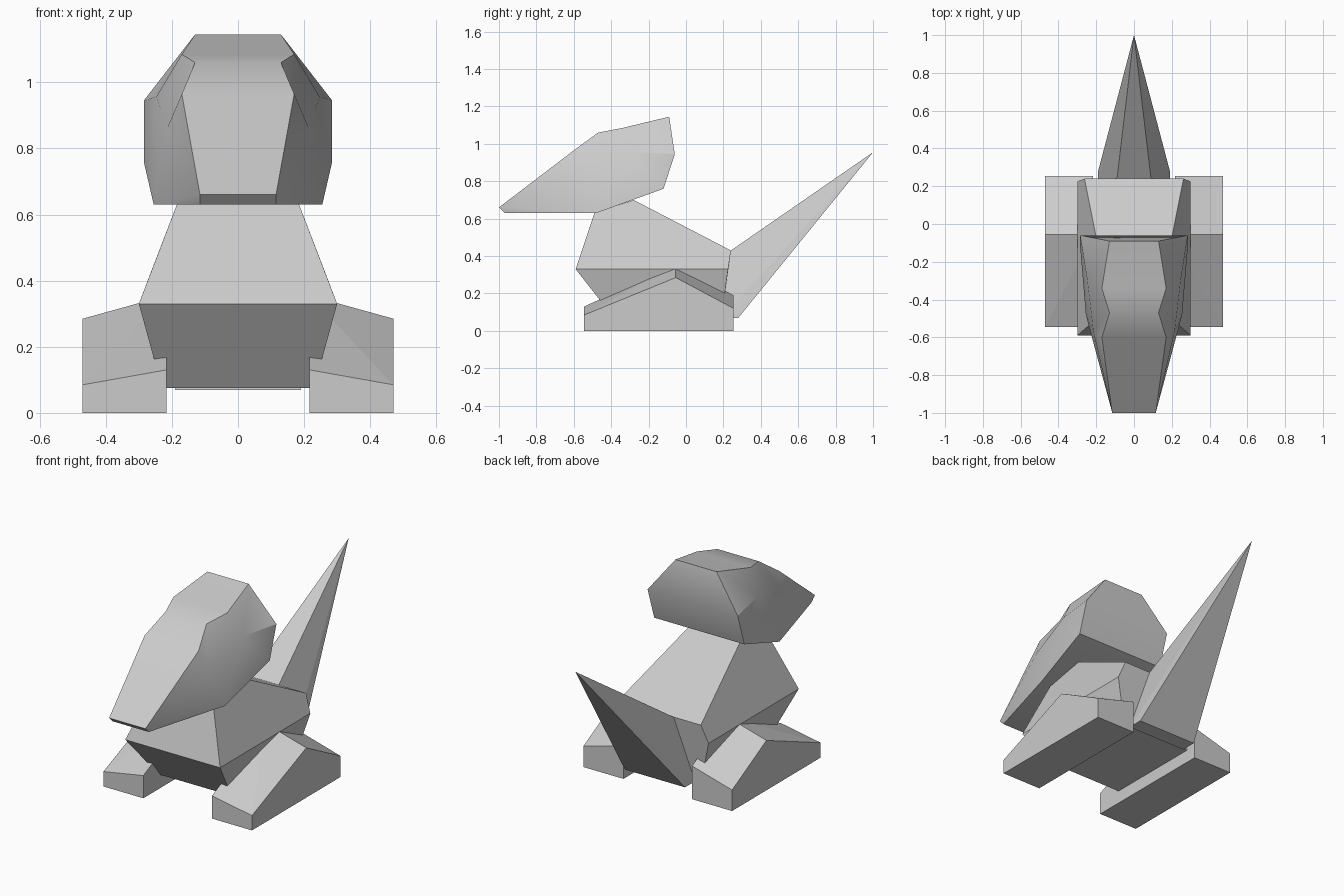
import bpy
import bmesh
import math

cube = bpy.data.objects.get("Cube")
if cube:
    bpy.data.objects.remove(cube, do_unlink=True)

grey = bpy.data.materials.new("plain_grey")
grey.use_nodes = True
grey.diffuse_color = (0.6, 0.6, 0.6, 1)
grey.node_tree.nodes["Principled BSDF"].inputs["Base Color"].default_value = (0.6, 0.6, 0.6, 1)


def finish(name, bm):
    bmesh.ops.recalc_face_normals(bm, faces=bm.faces[:])
    mesh = bpy.data.meshes.new(name)
    bm.to_mesh(mesh)
    bm.free()
    mesh.materials.append(grey)
    obj = bpy.data.objects.new(name, mesh)
    bpy.context.collection.objects.link(obj)
    return obj


def hull(name, points):
    """Faceted solid wrapped around a few corner points."""
    bm = bmesh.new()
    for p in points:
        bm.verts.new(p)
    res = bmesh.ops.convex_hull(bm, input=bm.verts[:])
    loose = {v for v in res["geom_interior"] if isinstance(v, bmesh.types.BMVert)}
    bmesh.ops.delete(bm, geom=list(loose), context="VERTS")
    bmesh.ops.dissolve_limit(bm, angle_limit=math.radians(2),
                             verts=bm.verts[:], edges=bm.edges[:])
    return finish(name, bm)


def both_sides(points):
    return [(s * x, y, z) for s in (1, -1) for x, y, z in points]


# Body: side profile with a half width at each corner
hull("body", both_sides([
    (0.30, -0.59, 0.33), (0.185, -0.49, 0.63), (0.158, -0.28, 0.70),
    (0.262, 0.24, 0.43), (0.30, 0.225, 0.33), (0.23, 0.19, 0.075),
    (0.23, -0.39, 0.075)]))

# Tail: wide base tapering to one raised point
hull("tail", both_sides([
    (0.09, 0.24, 0.43), (0.19, 0.28, 0.07), (0.19, 0.19, 0.07)]) + [(0, 1.0, 0.955)])

# Legs: wedge feet with a ridge across the middle
leg = [(0.47, -0.545, 0), (0.47, 0.255, 0), (0.47, -0.545, 0.085),
       (0.47, -0.055, 0.285), (0.47, 0.255, 0.12),
       (0.217, -0.545, 0), (0.217, 0.255, 0), (0.217, -0.545, 0.13),
       (0.217, -0.055, 0.355), (0.217, 0.255, 0.19)]
for side, s in (("left", 1), ("right", -1)):
    hull(side + "_leg", [(s * x, y, z) for x, y, z in leg])

# Head: one half described by named corners, then mirrored
corners = {
    "A": (0.115, -0.97, 0.63), "B": (0.115, -1.0, 0.66),   # snout tip
    "C": (0.17, -0.60, 0.965), "D": (0.13, -0.47, 1.06),   # brow
    "E": (0.17, -0.34, 1.085), "F": (0.13, -0.09, 1.145),  # crown
    "G": (0.285, -0.06, 0.945), "H": (0.285, -0.12, 0.76),  # back
    "I": (0.255, -0.48, 0.63),                             # jaw
    "P": (0.247, -0.30, 0.957), "Q": (0.215, -0.57, 0.86)}  # cheek
cheek = "ABI BQI BCQ CDQ DPQ DEP EFP FGP GHP HIP IQP".split()
rim = "ABCDEFGHI"

bm = bmesh.new()
halves = []
for s in (1, -1):
    v = {k: bm.verts.new((s * x, y, z)) for k, (x, y, z) in corners.items()}
    for tri in cheek:
        bm.faces.new([v[k] for k in tri])
    halves.append(v)
left, right = halves
for a, b in zip(rim, rim[1:] + rim[0]):
    bm.faces.new((left[a], left[b], right[b], right[a]))
head = finish("head", bm)

bpy.ops.object.select_all(action="DESELECT")
head.select_set(True)
bpy.context.view_layer.objects.active = head
bpy.ops.object.shade_smooth_by_angle(angle=math.radians(30))
